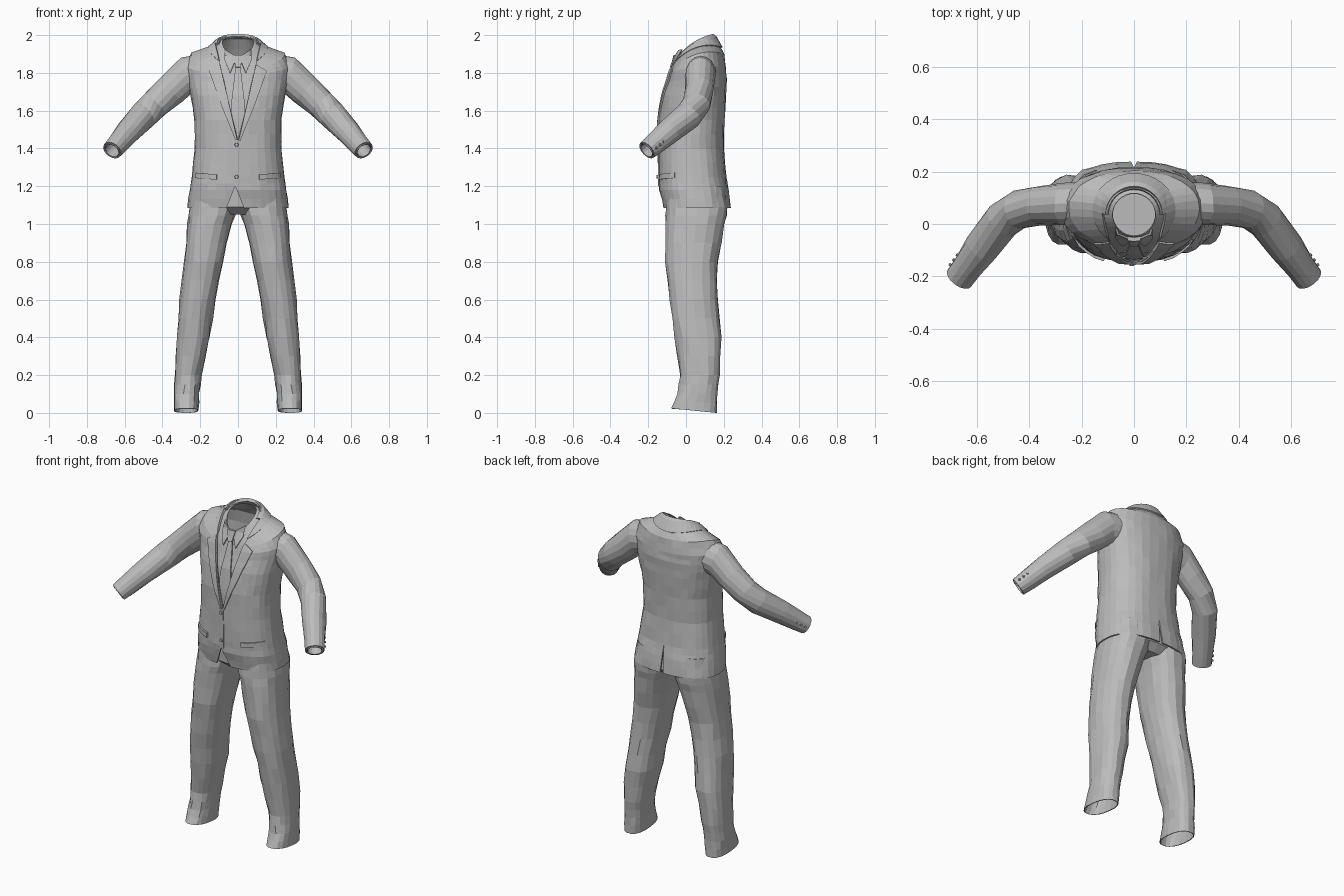
import bpy, bmesh, math, random
from mathutils import Vector, Matrix
from mathutils.bvhtree import BVHTree

if "Cube" in bpy.data.objects:
    bpy.data.objects.remove(bpy.data.objects["Cube"])

random.seed(4)
grey = bpy.data.materials.new("grey cloth")
grey.diffuse_color = (0.5, 0.5, 0.5, 1)
grey.use_nodes = True
grey.node_tree.nodes["Principled BSDF"].inputs["Base Color"].default_value = grey.diffuse_color


def finish(name, bm, thick=0, mirror=False):
    me = bpy.data.meshes.new(name)
    bm.to_mesh(me)
    bm.free()
    me.materials.append(grey)
    ob = bpy.data.objects.new(name, me)
    bpy.context.collection.objects.link(ob)
    if mirror:
        ob.modifiers.new("Mirror", 'MIRROR').use_clip = False
    if thick:
        s = ob.modifiers.new("Solidify", 'SOLIDIFY')
        s.thickness, s.offset = thick, -1
    return ob


def ring(n, cx, hw, yf, yb, z, tilt=0, saddle=0, p=0.85, d=0):
    cy, hd, pts = (yf + yb) / 2, (yb - yf) / 2 + d, []
    for i in range(n):
        a = 2 * math.pi * i / n
        c, s = math.cos(a), math.sin(a)
        y = hd * math.copysign(abs(s) ** p, s)
        x = (hw + d) * math.copysign(abs(c) ** p, c)
        pts.append(Vector((cx + x, cy + y, z + tilt * y + saddle * c * c)))
    return pts


def loft(rings, jitter=0, cap=False):
    bm = bmesh.new()
    rows = []
    for k, r in enumerate(rings):
        j = jitter if 0 < k < len(rings) - 1 else 0
        rows.append([bm.verts.new(v + Vector((random.uniform(-j, j), random.uniform(-j, j), 0))) for v in r])
    for a, b in zip(rows, rows[1:]):
        for i in range(len(a)):
            k = (i + 1) % len(a)
            bm.faces.new((a[i], a[k], b[k], b[i]))
    if cap:
        bm.faces.new(rows[0][::-1])
        bm.faces.new(rows[-1])
    return bm


def refine(rows, m):
    out = []
    for a, b in zip(rows, rows[1:]):
        out += [tuple(u + (v - u) * t / m for u, v in zip(a, b)) for t in range(m)]
    return out + [rows[-1]]


def wedge(bm, x0, z0, slope, up, front, ylim=0.035):
    # removes a V-shaped opening from the front or back of a garment
    for s in (1, -1):
        bmesh.ops.bisect_plane(bm, geom=bm.verts[:] + bm.edges[:] + bm.faces[:], dist=1e-5,
                               plane_co=(x0, 0, z0), plane_no=(1, 0, -s * slope))
    dead = []
    for f in bm.faces:
        c = f.calc_center_median()
        if abs(c.x - x0) < slope * (c.z - z0) * up and (c.y - ylim) * front < 0:
            dead.append(f)
    bmesh.ops.delete(bm, geom=dead, context='FACES')


def plate(name, poly, tree, lift, thick=0.008, mirror=False):
    # flat outline in x,z draped over the front of a surface
    bm = bmesh.new()
    f = bm.faces.new([bm.verts.new((x, 0, z)) for x, z in poly])
    f.normal_update()
    if f.normal.y > 0:
        f.normal_flip()
    for axis, lo, hi in ((0, -10, 10), (2, 40, 67)):
        for k in range(lo, hi):
            co, no = [0, 0, 0], [0, 0, 0]
            co[axis], no[axis] = k * 0.03 + 0.001, 1
            bmesh.ops.bisect_plane(bm, geom=bm.verts[:] + bm.edges[:] + bm.faces[:], dist=1e-5,
                                   plane_co=co, plane_no=no)
    for v in bm.verts:
        hit = tree.ray_cast(Vector((v.co.x, -1, v.co.z)), Vector((0, 1, 0)))[0]
        if hit is None or hit.y > 0.05:
            hit = tree.find_nearest(Vector((v.co.x, -0.06, v.co.z)))[0]
        v.co.y = hit.y - lift
    return finish(name, bm, thick, mirror)


def button(name, loc, normal, r, mirror=False):
    bm = bmesh.new()
    q = Vector(normal).to_track_quat('Z', 'Y').to_matrix().to_4x4()
    bmesh.ops.create_cone(bm, cap_ends=True, segments=10, radius1=r, radius2=r * 0.8, depth=0.012,
                          matrix=Matrix.Translation(loc) @ q)
    finish(name, bm, 0, mirror)


# Jacket body: half width, front y, back y, z, tilt, saddle, squareness
body = [(.268, -.12, .238, 1.085, 0, 0, .8), (.257, -.14, .227, 1.18, 0, 0, .8),
        (.246, -.145, .215, 1.25, 0, 0, .82), (.23, -.146, .2, 1.4, 0, 0, .85),
        (.23, -.145, .205, 1.55, 0, 0, .85), (.25, -.128, .213, 1.68, 0, 0, .85),
        (.268, -.105, .215, 1.76, .05, .01, .88), (.278, -.095, .213, 1.805, .1, .03, .9),
        (.25, -.088, .203, 1.855, .3, .045, .95)]
neck = [(.15, -.08, .185, 1.885, .36, .05, 1), (.115, -.068, .152, 1.925, .58, .032, 1),
        (.1, -.065, .135, 1.935, .65, .025, 1)]


def rings(rows, d=0, n=32):
    return [ring(n, 0, *r, d=d) for r in rows]


jacket = loft(rings(refine(body, 2) + neck), 0.0025)
jacket_tree = BVHTree.FromBMesh(jacket)
wedge(jacket, 0, 1.44, .235, 1, 1)
wedge(jacket, -.015, 1.2, .4, -1, 1)
wedge(jacket, 0, 1.25, .07, -1, -1)
finish("jacket", jacket, 0.008)

# Turned-down jacket collar
collar = loft(rings(neck, 0.009))
wedge(collar, 0, 1.44, .235, 1, 1)
finish("jacket_collar", collar, 0.02)

# Shirt front and neck inside the jacket opening
shirt = loft(rings(body[3:] + neck, -0.018))
shirt_tree = BVHTree.FromBMesh(shirt)
finish("shirt", shirt, 0.004)
plate("shirt_collar", [(.006, 1.885), (.07, 1.925), (.072, 1.87), (.042, 1.80)], shirt_tree, .013, .008, True)

# Tie
plate("tie", [(-.012, 1.84), (-.038, 1.62), (-.02, 1.46), (.02, 1.46), (.038, 1.62), (.012, 1.84)],
      shirt_tree, .009)
plate("tie_knot", [(-.026, 1.895), (-.014, 1.832), (.014, 1.832), (.026, 1.895)], shirt_tree, .02, .016)

# Lapels, front edge, pocket flaps and front buttons
plate("lapels", [(.003, 1.44), (.085, 1.80), (.096, 1.845), (.113, 1.835), (.153, 1.81), (.085, 1.62), (.012, 1.44)],
      jacket_tree, .009, .01, True)
plate("front_edge", [(-.022, 1.2), (-.02, 1.44), (.006, 1.45), (.004, 1.2)], jacket_tree, .005)
plate("pocket_flaps", [(.115, 1.235), (.115, 1.262), (.225, 1.272), (.228, 1.243)], jacket_tree, .009, .01, True)
for z in (1.42, 1.25):
    y = jacket_tree.ray_cast(Vector((-.008, -1, z)), Vector((0, 1, 0)))[0].y
    button("front_button", (-.008, y - .008, z), (0, -1, 0), .011)

# Sleeves: centre, direction, vertical radius, horizontal radius
fore = (.18, -.245, -.205)
arm = [((.20, .08, 1.80), (1, 0, -.2), .097, .08), ((.275, .075, 1.785), (1, 0, -.3), .1, .08),
       ((.355, .07, 1.71), (1, 0, -.9), .086, .076), ((.44, .055, 1.635), (.8, -.2, -.8), .078, .073),
       ((.50, .015, 1.575), (.6, -.55, -.6), .075, .072), ((.58, -.09, 1.49), fore, .066, .066),
       ((.635, -.165, 1.425), fore, .058, .058), ((.666, -.207, 1.39), fore, .052, .055)]


def tube_ring(c, t, rv, rh, n=16):
    t = Vector(t).normalized()
    h = t.cross(Vector((0, 0, 1))).normalized()
    v = h.cross(t)
    return [Vector(c) + rh * math.cos(2 * math.pi * i / n) * -h + rv * math.sin(2 * math.pi * i / n) * v
            for i in range(n)][::-1]


sleeve = loft([tube_ring(*a) for a in arm], 0.002)
bmesh.ops.recalc_face_normals(sleeve, faces=sleeve.faces[:])
finish("sleeves", sleeve, 0.007, True)
cuff = loft([tube_ring((.63, -.158, 1.431), fore, .043, .045), tube_ring((.667, -.209, 1.388), fore, .042, .044)])
bmesh.ops.recalc_face_normals(cuff, faces=cuff.faces[:])
finish("shirt_cuffs", cuff, 0.004, True)
for t in (.15, .5, .85):
    c = Vector((.62, -.145, 1.443)).lerp(Vector((.66, -.199, 1.397)), t)
    button("sleeve_buttons", c + Vector((.8, .6, 0)) * .058, (.8, .6, 0), .007, True)

# Trouser legs: z, inner x, outer x, front y, back y, tilt
leg = [(.012, .21, .34, -.08, .165, -.098), (.1, .205, .338, -.045, .168, 0), (.2, .195, .335, -.03, .178, 0),
       (.4, .15, .325, -.06, .187, 0), (.6, .12, .308, -.09, .167, 0), (.8, .08, .285, -.11, .167, 0),
       (1.0, .033, .268, -.11, .208, 0), (1.09, .0, .26, -.108, .222, 0), (1.2, .0, .245, -.1, .205, 0)]
legs = loft([ring(18, (a + b) / 2, (b - a) / 2, yf, yb, z, tilt) for z, a, b, yf, yb, tilt in refine(leg, 2)], 0.004)
finish("trouser_legs", legs, 0.005, True)

# Trouser seat hidden under the jacket hem
seat = loft([ring(24, 0, .14, -.05, .17, 1.05), ring(24, 0, .22, -.1, .212, 1.09),
             ring(24, 0, .235, -.105, .205, 1.22)], cap=True)
finish("trouser_seat", seat)
